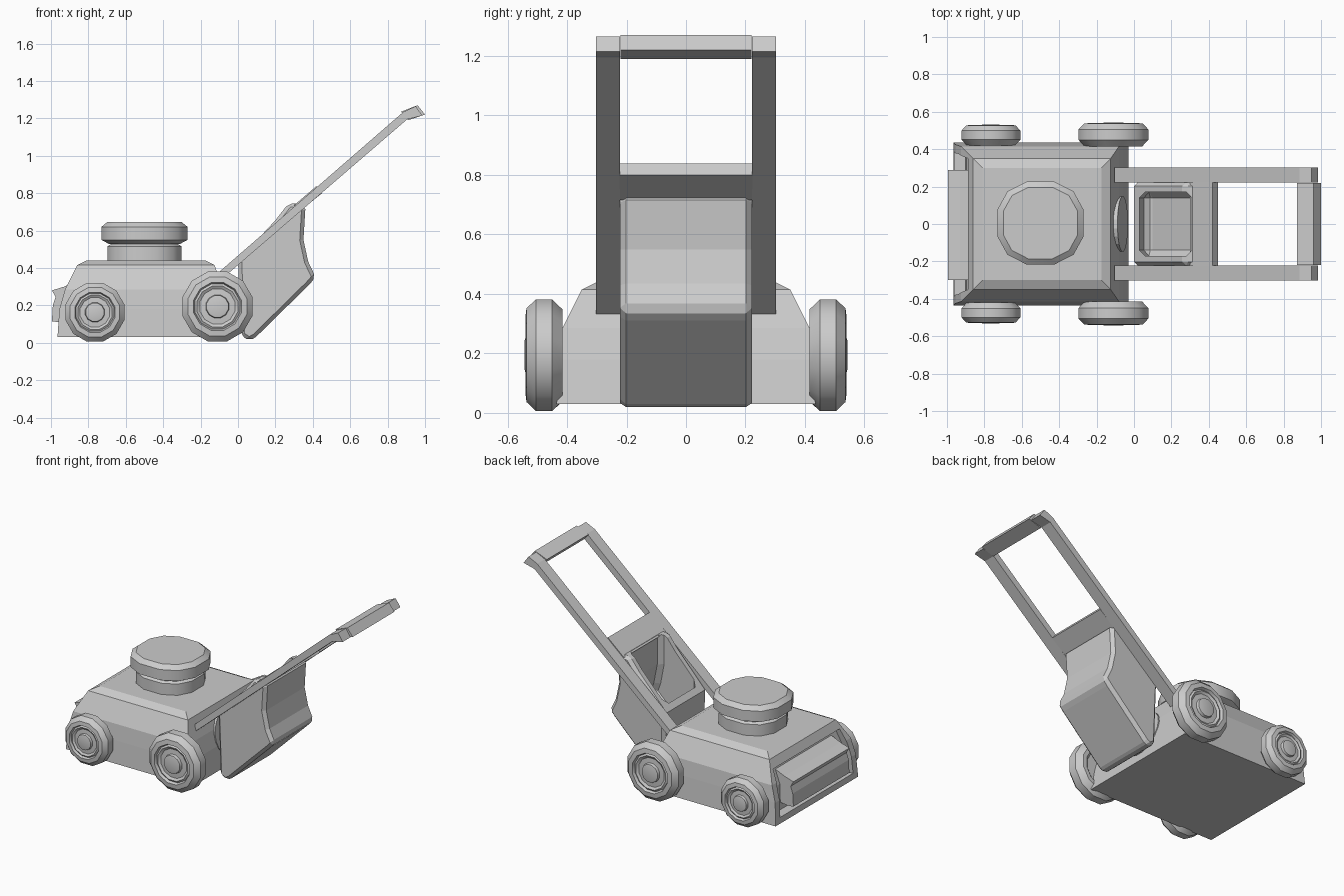
import bpy, bmesh, math
from mathutils import Matrix, Vector

if "Cube" in bpy.data.objects:
    bpy.data.objects.remove(bpy.data.objects["Cube"])


def finish(name, bm):
    bmesh.ops.recalc_face_normals(bm, faces=bm.faces)
    me = bpy.data.meshes.new(name)
    bm.to_mesh(me)
    bm.free()
    ob = bpy.data.objects.new(name, me)
    bpy.context.collection.objects.link(ob)
    return ob


def loft(name, rings):
    """Skin a list of equal-length vertex rings and cap both ends."""
    bm = bmesh.new()
    vs = [[bm.verts.new(p) for p in r] for r in rings]
    n = len(vs[0])
    for a, b in zip(vs, vs[1:]):
        for i in range(n):
            j = (i + 1) % n
            bm.faces.new((a[i], a[j], b[j], b[i]))
    bm.faces.new(vs[0])
    bm.faces.new(vs[-1])
    return finish(name, bm)


def prism(name, pts, y0, y1):
    """Extrude an (x, z) profile from y0 to y1."""
    return loft(name, [[(x, y, z) for x, z in pts] for y in (y0, y1)])


def bevel(ob, width, segments=1):
    m = ob.modifiers.new("bevel", 'BEVEL')
    m.width, m.segments = width, segments
    m.limit_method, m.angle_limit = 'ANGLE', math.radians(50)


def cut(ob, cutter):
    m = ob.modifiers.new("cut", 'BOOLEAN')
    m.operation, m.object, m.solver = 'DIFFERENCE', cutter, 'EXACT'
    cutter.hide_render = True
    cutter.hide_viewport = True


def round_loft(name, profile, ring, n=12):
    """Turned part: profile of (radius, height), placed by ring(angle, r, h)."""
    return loft(name, [[ring((i + .5) * math.tau / n, r, h) for i in range(n)]
                       for r, h in profile])


cutters = []

# Deck: stacked rectangles (z, front x, back x, half width)
deck_levels = [(.03, -.965, -.03, .435), (.18, -.955, -.055, .425),
               (.285, -.925, -.08, .415), (.415, -.86, -.125, .35),
               (.44, -.81, -.175, .30)]
deck = loft("deck", [[(a, -w, z), (b, -w, z), (b, w, z), (a, w, z)]
                     for z, a, b, w in deck_levels])

# Recess in the nose
nose_cut = loft("nose_cutter", [
    [(-1.1, -.385, .07), (-.90, -.385, .07), (-.90, .385, .07), (-1.1, .385, .07)],
    [(-1.1, -.375, .24), (-.895, -.375, .24), (-.895, .375, .24), (-1.1, .375, .24)],
    [(-1.1, -.35, .36), (-.85, -.35, .36), (-.85, .35, .36), (-1.1, .35, .36)]])
cutters.append(nose_cut)
cut(deck, nose_cut)

# Nose grille block sitting in the recess
prism("nose_grille", [(-.86, .33), (-.93, .30), (-.995, .28), (-.975, .245),
                      (-.99, .20), (-.995, .115), (-.96, .11), (-.88, .12)],
      -.30, .29)

# Round outlet on the back of the deck
outlet = round_loft("rear_outlet", [(.15, -.03), (.15, .015)],
                    lambda a, r, h: (h, r * math.cos(a), r * math.sin(a)), 20)
outlet.matrix_world = Matrix.Translation((-.075, 0, .23)) @ Matrix.Rotation(-.19, 4, 'Y')


# Engine base and cap
def engine_ring(a, r, h):
    def sq(v):
        return math.copysign(abs(v) ** .85, v)
    return (-.5 + r * sq(math.cos(a)), .005 + .96 * r * sq(math.sin(a)), h)


round_loft("engine_base", [(.205, .43), (.205, .515), (.18, .53), (.18, .55)], engine_ring)
round_loft("engine_cap", [(.195, .528), (.237, .55), (.237, .62), (.205, .645)], engine_ring)

# Wheels: tyre, rim step and hub in one turned profile (radius, width fraction)
tyre = [(.05, .1), (.6, .1), (.68, 0), (.82, 0), (1, .28), (1, .72), (.84, .97),
        (.68, 1), (.64, .86), (.58, .92), (.50, .84), (.33, .86), (.31, 1), (.26, 1.02)]
for label, x, R, y0, w in (("front", -.765, .163, .42, .11), ("rear", -.11, .194, .415, .125)):
    for side, s in (("left", 1), ("right", -1)):
        round_loft(f"{label}_{side}_wheel",
                   [(r * R, s * (y0 + t * w)) for r, t in tyre],
                   lambda a, r, h: (x + r * math.cos(a), h, R + r * math.sin(a)))

# Handle rails, bent level at the grip end
rail = [(-.105, .375), (.885, 1.235), (.95, 1.265), (.985, 1.215), (.905, 1.195), (-.105, .325)]
for side, s in (("left", 1), ("right", -1)):
    loft(f"handle_rail_{side}", [[(px, s * y, pz) for px, pz in rail] for y in (.222, .303)])

# Grip bar and cross plate between the rails
prism("grip_bar", [(.872, 1.235), (.96, 1.27), (1.0, 1.22), (.91, 1.19)], -.22, .22)
prism("cross_plate", [(.30, .735), (.42, .838), (.45, .80), (.345, .715)], -.223, .223)

# Grass bag, hollowed out through its sloping top
bag = prism("grass_bag", [(0, .44), (.2, .655), (.27, .745), (.33, .745), (.36, .715),
                          (.35, .55), (.375, .435), (.415, .35), (.38, .31),
                          (.095, .03), (.06, .01), (.015, .04)], -.222, .222)
bevel(bag, .02)
bag_cut = prism("bag_cutter", [(.03, .2), (.03, .6), (.2, .95), (.31, .95), (.31, .55),
                               (.335, .42), (.36, .35), (.10, .10), (.06, .08)], -.17, .17)
bevel(bag_cut, .03)
cutters.append(bag_cut)
cut(bag, bag_cut)

# Smooth the turned parts, keep the hard edges elsewhere
for ob in bpy.context.collection.objects:
    turned = "wheel" in ob.name or "engine" in ob.name
    ob.select_set(turned)
    if turned:
        bpy.context.view_layer.objects.active = ob
bpy.ops.object.shade_smooth_by_angle(angle=math.radians(35))
